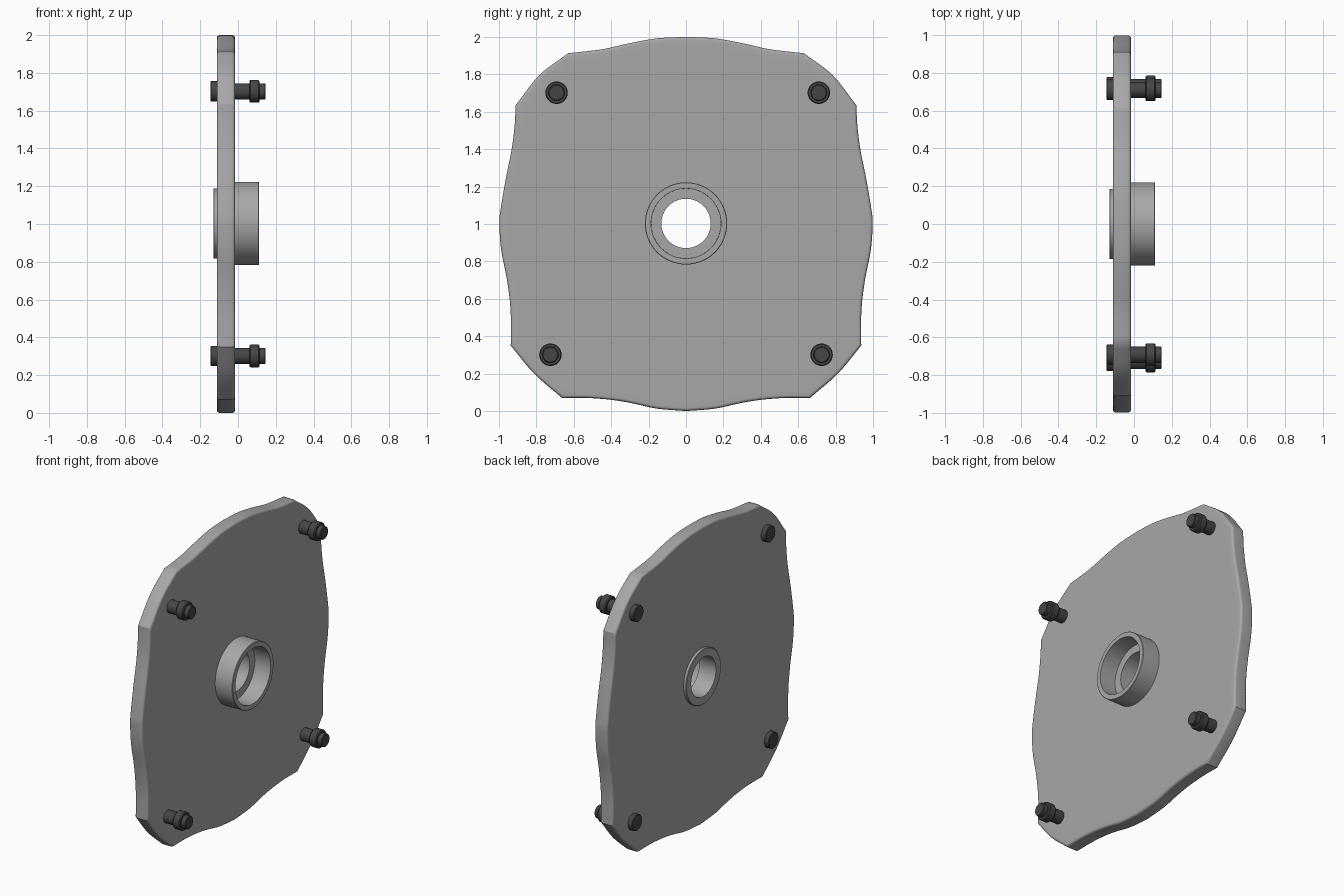
import bpy, bmesh, math

if "Cube" in bpy.data.objects:
    bpy.data.objects.remove(bpy.data.objects["Cube"])


def material(name, v):
    m = bpy.data.materials.new(name)
    m.diffuse_color = (v, v, v, 1)
    m.use_nodes = True
    m.node_tree.nodes["Principled BSDF"].inputs["Base Color"].default_value = m.diffuse_color
    return m


def make_object(name, rings, closed, mat):
    """Skin a list of point rings; closed joins the last ring to the first, else caps ends."""
    bm = bmesh.new()
    vr = [[bm.verts.new(p) for p in ring] for ring in rings]
    n = len(vr[0])
    pairs = list(zip(vr, vr[1:])) + ([(vr[-1], vr[0])] if closed else [])
    for a, b in pairs:
        for i in range(n):
            j = (i + 1) % n
            bm.faces.new((a[i], a[j], b[j], b[i]))
    if not closed:
        bm.faces.new(vr[0])
        bm.faces.new(vr[-1])
    bmesh.ops.recalc_face_normals(bm, faces=bm.faces)
    me = bpy.data.meshes.new(name)
    bm.to_mesh(me)
    bm.free()
    ob = bpy.data.objects.new(name, me)
    bpy.context.collection.objects.link(ob)
    me.materials.append(mat)
    bpy.ops.object.select_all(action='DESELECT')
    bpy.context.view_layer.objects.active = ob
    ob.select_set(True)
    bpy.ops.object.shade_smooth_by_angle(angle=math.radians(32))
    return ob


def lathe(name, profile, y, z, n, closed, mat):
    """Revolve (x, radius) points around an axis along x."""
    rings = [[(x, y + r * math.cos(2 * math.pi * i / n), z + r * math.sin(2 * math.pi * i / n))
              for i in range(n)] for x, r in profile]
    return make_object(name, rings, closed, mat)


def spline(pts, k=5):
    """Catmull-Rom samples through pts, without the last point."""
    out = []
    for i in range(len(pts) - 1):
        p1, p2 = pts[i], pts[i + 1]
        p0 = pts[i - 1] if i else [2 * a - b for a, b in zip(p1, p2)]
        p3 = pts[i + 2] if i + 2 < len(pts) else [2 * b - a for a, b in zip(p1, p2)]
        for s in range(k):
            t = s / k
            out.append(tuple(0.5 * (2 * b + (c - a) * t + (2 * a - 5 * b + 4 * c - d) * t * t
                                    + (3 * b - a - 3 * c + d) * t ** 3)
                             for a, b, c, d in zip(p0, p1, p2, p3)))
    return out


grey = material("grey_metal", .39)
dark = material("dark_metal", .06)

# Plate outline: right half from top to bottom, split at the sharp corners
top = [(0, 2.0), (.15, 1.993), (.3, 1.967), (.45, 1.934), (.63, 1.913)]
upper_corner = [(.63, 1.913), (.785, 1.795), (.911, 1.634)]
side = [(.911, 1.634), (.916, 1.53), (.932, 1.4), (.964, 1.24), (.991, 1.08), (.998, 1.0),
        (.988, .86), (.957, .70), (.938, .54), (.937, .35)]
lower_corner = [(.937, .35), (.812, .20), (.663, .070)]
bottom = [(.663, .070), (.53, .070), (.4, .060), (.29, .042), (.155, .013), (0, 0)]
half = []
for part in (top, upper_corner, side, lower_corner, bottom):
    half += spline(part)
half.append((0, 0))
outline = half + [(-y, z) for y, z in half[-2:0:-1]]


def plate_ring(x, inset):
    ring = []
    for y, z in outline:
        f = 1 - inset / math.hypot(y, z - 1)
        ring.append((x, y * f, 1 + (z - 1) * f))
    return ring


def hole_ring(x, r):
    return [(x, r * y / math.hypot(y, z - 1), 1 + r * (z - 1) / math.hypot(y, z - 1))
            for y, z in outline]


# Cover plate with rounded rim and a hole that sits inside the boss
BACK, FRONT, B = -0.112, -0.016, 0.016
rim = [(BACK, .05)]
for i in range(7):
    a = i * math.pi / 12
    rim.append((BACK + B * (1 - math.cos(a)), B * (1 - math.sin(a))))
rings = [hole_ring(BACK, .16)]
rings += [plate_ring(x, i) for x, i in rim]
rings += [plate_ring(BACK + FRONT - x, i) for x, i in reversed(rim)]
rings += [hole_ring(FRONT, .2)]
make_object("cover_plate", rings, True, grey)

# Bearing boss: raised collar in front, thin lip behind, stepped bore
lathe("center_boss", [(-.131, .132), (-.131, .182), (-.128, .185), (-.10, .185), (-.03, .185),
                      (-.03, .22), (.109, .22), (.112, .217), (.112, .187),
                      (-.005, .186), (-.005, .132)], 0, 1.003, 64, True, grey)

# Four corner bolts with head, shank and nut
bolt = [(-.146, .049), (-.142, .054), (-.10, .054), (-.10, .043), (.06, .043), (.06, .055),
        (.066, .06), (.108, .06), (.114, .055), (.114, .043), (.142, .043), (.146, .039)]
for name, y, z in (("bolt_upper_left", -.692, 1.702), ("bolt_upper_right", .71, 1.702),
                   ("bolt_lower_left", -.725, .301), ("bolt_lower_right", .725, .301)):
    lathe(name, bolt, y, z, 32, False, dark)
